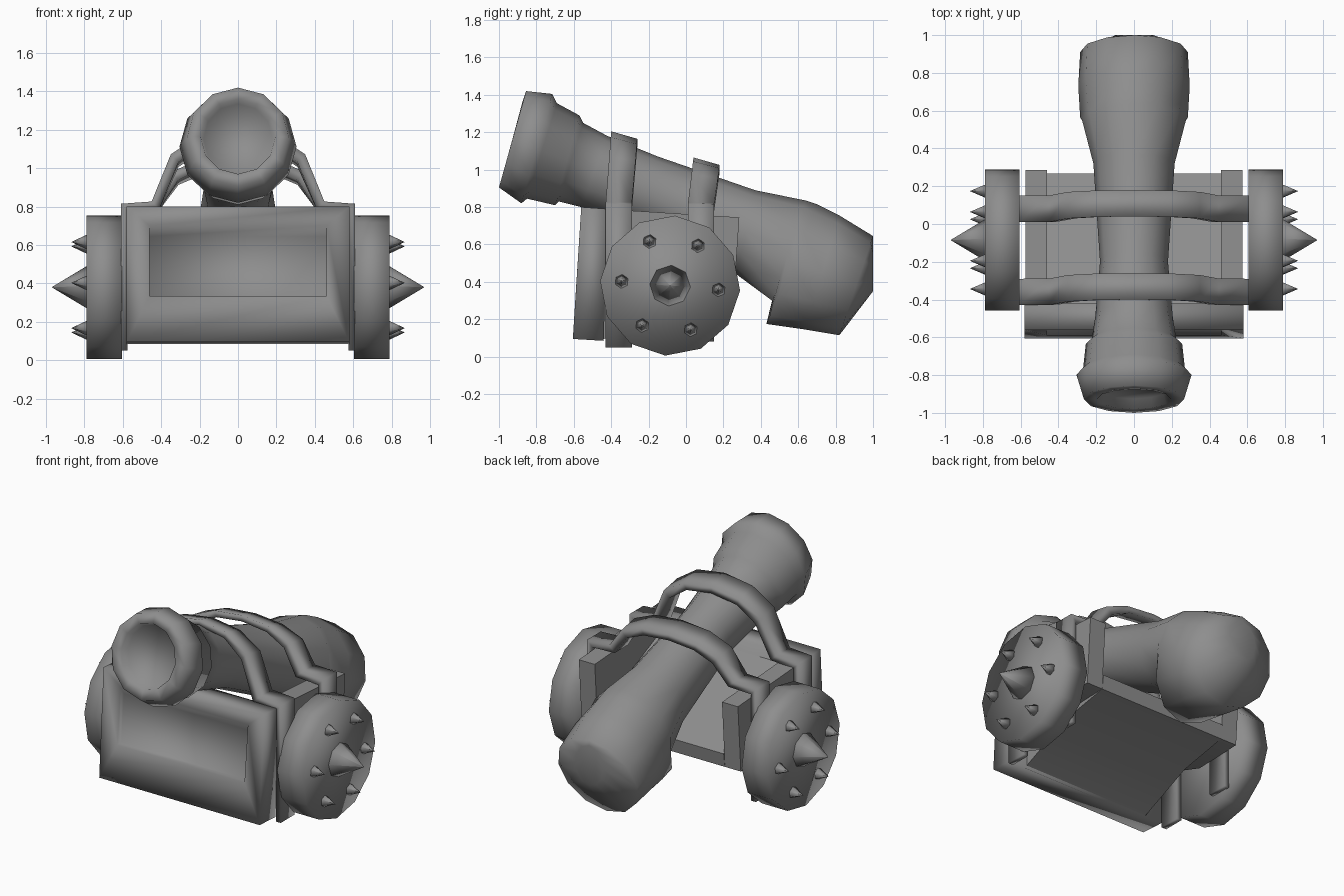
import bpy, bmesh, math
from mathutils import Vector

cube = bpy.data.objects.get("Cube")
if cube:
    bpy.data.objects.remove(cube, do_unlink=True)

iron = bpy.data.materials.new("grey_iron")
iron.use_nodes = True
GREY = (0.27, 0.27, 0.27, 1)
iron.diffuse_color = GREY
iron.node_tree.nodes["Principled BSDF"].inputs["Base Color"].default_value = GREY


def loft(name, rings, angle=120):
    """Skin a list of equal-length point rings and cap both ends."""
    bm = bmesh.new()
    loops = [[bm.verts.new(p) for p in ring] for ring in rings]
    for a, b in zip(loops, loops[1:]):
        for i in range(len(a)):
            j = (i + 1) % len(a)
            bm.faces.new((a[i], a[j], b[j], b[i]))
    bm.faces.new(loops[0])
    bm.faces.new(loops[-1])
    bmesh.ops.recalc_face_normals(bm, faces=bm.faces)
    mesh = bpy.data.meshes.new(name)
    bm.to_mesh(mesh)
    bm.free()
    mesh.materials.append(iron)
    obj = bpy.data.objects.new(name, mesh)
    bpy.context.collection.objects.link(obj)
    bpy.ops.object.select_all(action="DESELECT")
    obj.select_set(True)
    bpy.context.view_layer.objects.active = obj
    bpy.ops.object.shade_smooth_by_angle(angle=math.radians(angle))


def prism(name, profile, x0, x1):
    """Extrude a (y, z) profile from x0 to x1."""
    loft(name, [[(x, y, z) for y, z in profile] for x in (x0, x1)], 60)


def tilted_ring(top, bottom, half_width, sides=12):
    top, bottom = Vector((0, *top)), Vector((0, *bottom))
    mid, arm = (top + bottom) / 2, (top - bottom) / 2
    turns = [math.tau * i / sides for i in range(sides)]
    return [mid + arm * math.cos(t) + Vector((half_width * math.sin(t), 0, 0)) for t in turns]


def wheel_ring(x, y, z, radius, sides, phase):
    turns = [phase + math.tau * i / sides for i in range(sides)]
    return [(x, y + radius * math.cos(t), z + radius * math.sin(t)) for t in turns]


# Barrel: shallow bore, flared muzzle, neck and swollen breech (top point, bottom point, half width)
barrel = [
    ((-0.83, 1.335), (-0.925, 0.97), 0.18),
    ((-0.875, 1.36), (-0.98, 0.97), 0.195),
    ((-0.855, 1.42), (-1.00, 0.905), 0.265),
    ((-0.715, 1.405), (-0.88, 0.82), 0.305),
    ((-0.69, 1.355), (-0.85, 0.845), 0.27),
    ((-0.57, 1.29), (-0.70, 0.81), 0.255),
    ((-0.55, 1.25), (-0.68, 0.83), 0.225),
    ((-0.42, 1.18), (-0.56, 0.80), 0.205),
    ((-0.15, 1.07), (-0.25, 0.70), 0.18),
    ((0.37, 0.89), (0.27, 0.44), 0.215),
    ((0.64, 0.835), (0.46, 0.30), 0.275),
    ((0.70, 0.815), (0.43, 0.175), 0.285),
    ((0.82, 0.755), (0.64, 0.145), 0.295),
    ((1.00, 0.645), (0.82, 0.115), 0.285),
    ((1.00, 0.61), (1.00, 0.35), 0.10),
]
loft("barrel", [tilted_ring(*r) for r in barrel])


# Front panel with a recess whose top edge slopes inward
def panel_ring(half, low, high):
    (y0, z0), (y1, z1) = low, high
    return [(-half, y0, z0), (half, y0, z0), (half, y1, z1), (-half, y1, z1)]


loft("front_panel", [
    panel_ring(0.58, (-0.44, 0.085), (-0.42, 0.79)),
    panel_ring(0.58, (-0.605, 0.095), (-0.56, 0.80)),
    panel_ring(0.46, (-0.59, 0.335), (-0.555, 0.70)),
    panel_ring(0.46, (-0.55, 0.335), (-0.52, 0.645)),
], 100)

# Sloping bed under the barrel, between raised side walls
BED = [(-0.46, 0.085), (-0.08, 0.25), (0.255, 0.31), (0.268, 0.40), (-0.44, 0.72)]
WALL = [(-0.46, 0.43), (-0.08, 0.30), (0.255, 0.31), (0.285, 0.745), (-0.44, 0.79)]
prism("carriage_bed", BED, -0.46, 0.46)

# Straps over the barrel: (outer x, rise as a share of height, inner x)
STRAP = [(0.0, 1.0, 0.0), (0.2, 0.92, 0.18), (0.35, 0.66, 0.31), (0.45, 0.03, 0.41),
         (0.61, 0.0, 0.575)]


def strap(name, y, height, foot):
    base, width = 0.815, 0.14
    half = [(x, base + rise * height, xi, base + rise * height - 0.04, rise) for x, rise, xi in STRAP]
    half.append((0.61, foot, 0.575, foot, 0.0))
    path = [(-x, z, -xi, zi, r) for x, z, xi, zi, r in reversed(half[1:])] + half
    rings = []
    for x, z, xi, zi, rise in path:
        front = y + 0.03 * rise
        back = front + width
        tilt = 0.02 * rise
        rings.append([(x, front, z + tilt), (x, back, z - tilt),
                      (xi, back, zi - tilt), (xi, front, zi + tilt)])
    loft(name, rings)


strap("front_strap", -0.43, 0.37, 0.05)
strap("rear_strap", 0.01, 0.23, 0.08)

# Mirrored side walls, wheels and spikes
HUB_Y, HUB_Z = -0.085, 0.38
TURN = math.radians(-4)
for side, s in (("left", 1), ("right", -1)):
    prism(side + "_wall", WALL, s * 0.46, s * 0.575)
    loft(side + "_wheel", [wheel_ring(s * x, HUB_Y, HUB_Z, 0.375, 12, TURN)
                           for x in (0.605, 0.79)])
    loft(side + "_hub_spike", [wheel_ring(s * x, HUB_Y, HUB_Z, r, 8, TURN)
                               for x, r in ((0.78, 0.115), (0.968, 0.002))])
    for k in range(6):
        t = math.radians(60 * k - 5)
        y, z = HUB_Y + 0.26 * math.cos(t), HUB_Z + 0.26 * math.sin(t)
        loft(f"{side}_rim_spike_{k + 1}", [wheel_ring(s * x, y, z, r, 6, math.radians(25))
                                           for x, r in ((0.78, 0.042), (0.867, 0.001))])
